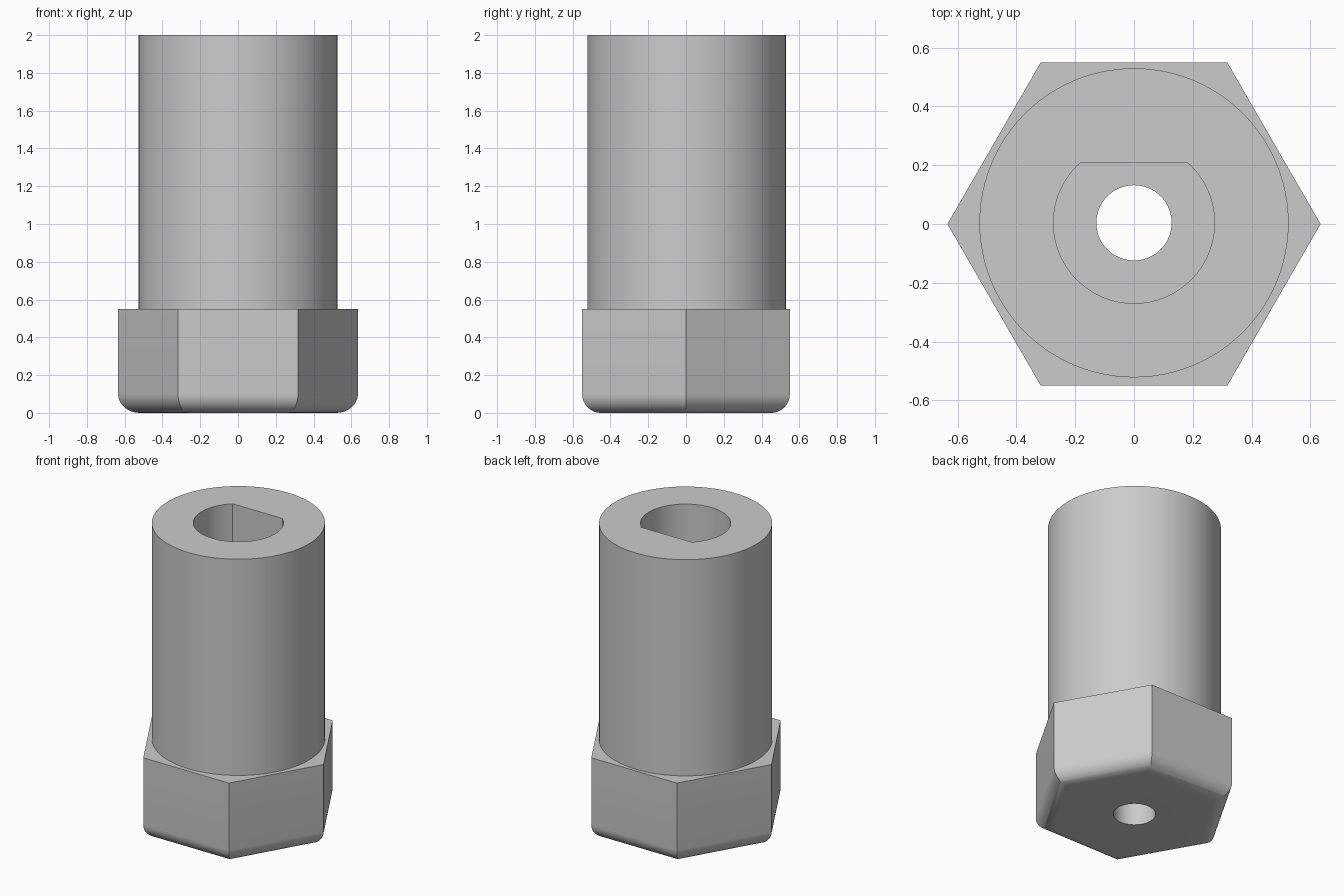
import bpy, bmesh
from math import sin, cos, pi, asin, radians

cube = bpy.data.objects.get("Cube")
if cube:
    bpy.data.objects.remove(cube, do_unlink=True)

HEAD_TOP, TOP = 0.55, 2.0
HEX_R, FILLET = 0.635, 0.1
BARREL_R, BORE_R, HOLE_R = 0.526, 0.274, 0.128
CENTRE_Y, FLAT_Y = 0.004, 0.207
SIDES = 96

grey = bpy.data.materials.new("plain grey")
grey.use_nodes = True
colour = (0.6, 0.6, 0.6, 1)
grey.diffuse_color = colour
grey.node_tree.nodes["Principled BSDF"].inputs["Base Color"].default_value = colour


def circle(radius, n=SIDES, cy=CENTRE_Y):
    return [(radius * cos(2 * pi * i / n), cy + radius * sin(2 * pi * i / n))
            for i in range(n)]


def d_shape():
    # Arc around the round side; the closing segment is the flat
    a = asin((FLAT_Y - CENTRE_Y) / BORE_R)
    start, sweep = pi - a, pi + 2 * a
    return [(BORE_R * cos(start + sweep * i / SIDES),
             CENTRE_Y + BORE_R * sin(start + sweep * i / SIDES))
            for i in range(SIDES + 1)]


def ring(bm, points, z):
    verts = [bm.verts.new((x, y, z)) for x, y in points]
    for a, b in zip(verts, verts[1:] + verts[:1]):
        bm.edges.new((a, b))
    return verts


def wall(bm, low, high, inward=False):
    n = len(low)
    for i in range(n):
        j = (i + 1) % n
        quad = [low[i], low[j], high[j], high[i]]
        bm.faces.new(quad[::-1] if inward else quad)


def plate(bm, outer, inner, up):
    # Flat face between two nested outlines
    edges = [bm.edges.get((loop[i - 1], loop[i]))
             for loop in (outer, inner) for i in range(len(loop))]
    made = bmesh.ops.triangle_fill(bm, use_beauty=True, edges=edges)["geom"]
    for f in made:
        if isinstance(f, bmesh.types.BMFace):
            f.normal_update()
            if (f.normal.z > 0) != up:
                f.normal_flip()


def finish(bm, name):
    mesh = bpy.data.meshes.new(name)
    bm.to_mesh(mesh)
    bm.free()
    mesh.materials.append(grey)
    obj = bpy.data.objects.new(name, mesh)
    bpy.context.collection.objects.link(obj)
    bpy.ops.object.select_all(action="DESELECT")
    obj.select_set(True)
    bpy.context.view_layer.objects.active = obj
    bpy.ops.object.shade_smooth_by_angle(angle=radians(30))


# Hexagonal head with a rounded lower rim and a through hole
bm = bmesh.new()
STEPS = 10
levels = []
for i in range(STEPS + 1):
    t = pi / 2 * i / STEPS
    inset = FILLET * (1 - sin(t)) / cos(pi / 6)
    levels.append(ring(bm, circle(HEX_R - inset, 6, 0), FILLET * (1 - cos(t))))
levels.append(ring(bm, circle(HEX_R, 6, 0), HEAD_TOP))
for low, high in zip(levels, levels[1:]):
    wall(bm, low, high)
hole_low = ring(bm, circle(HOLE_R), 0)
hole_high = ring(bm, circle(HOLE_R), HEAD_TOP)
wall(bm, hole_low, hole_high, inward=True)
plate(bm, levels[0], hole_low, up=False)
# Shoulder outside the barrel, and floor of the bore
plate(bm, levels[-1], ring(bm, circle(BARREL_R), HEAD_TOP), up=True)
plate(bm, ring(bm, d_shape(), HEAD_TOP), hole_high, up=True)
finish(bm, "hex_head")

# Round barrel with a D-shaped bore
bm = bmesh.new()
outer = [ring(bm, circle(BARREL_R), z) for z in (HEAD_TOP, TOP)]
bore = [ring(bm, d_shape(), z) for z in (HEAD_TOP, TOP)]
wall(bm, *outer)
wall(bm, *bore, inward=True)
plate(bm, outer[1], bore[1], up=True)
finish(bm, "barrel")
